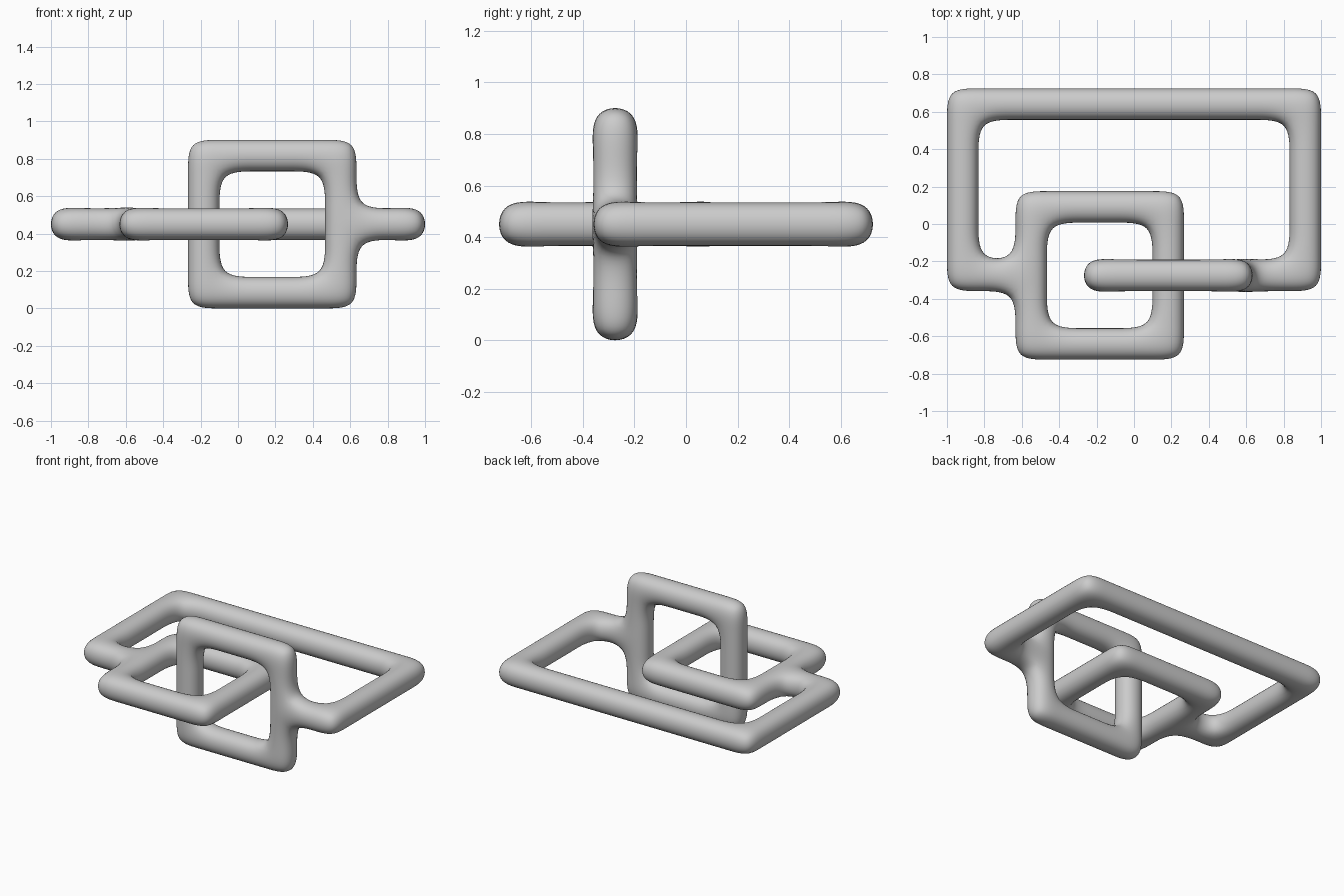
import bpy, bmesh
from mathutils import Vector

if "Cube" in bpy.data.objects:
    bpy.data.objects.remove(bpy.data.objects["Cube"])

U = 0.1832                       # width of one bar segment
ORIGIN = Vector((0, -1.5 * U, 0.4503))


def ring(a0, a1, b0, b1, place):
    """Segments along the border of a rectangle, placed in 3D by place(a, b)."""
    return {place(a, b)
            for a in range(a0, a1 + 1) for b in range(b0, b1 + 1)
            if a in (a0, a1) or b in (b0, b1)}


def flat(a, b):
    return (a, b, 0)


def upright(a, b):
    return (a, 0, b)


# Large open frame: its front side is missing between the two small links
frame = ring(-5, 5, 0, 5, flat) - {(x, 0, 0) for x in range(-2, 3)}
flat_link = ring(-3, 1, -2, 2, flat)
upright_link = ring(-1, 3, -2, 2, upright)
cells = frame | flat_link | upright_link

# Outer skin of all the segments as one connected cage
bm = bmesh.new()
verts = {}


def corner(p):
    key = tuple(round(2 * c) for c in p)
    if key not in verts:
        verts[key] = bm.verts.new(ORIGIN + p * U)
    return verts[key]


for cell in sorted(cells):
    for axis in range(3):
        for sign in (-1, 1):
            n = Vector((0, 0, 0))
            n[axis] = sign
            if tuple(int(c + d) for c, d in zip(cell, n)) in cells:
                continue
            s = Vector((0, 0, 0))
            s[(axis + 1) % 3] = 1
            t = n.cross(s)
            mid = Vector(cell) + n / 2
            bm.faces.new([corner(mid + (s * i + t * j) / 2)
                          for i, j in ((-1, -1), (1, -1), (1, 1), (-1, 1))])

for f in bm.faces:
    f.smooth = True
mesh = bpy.data.meshes.new("interlocked_links")
bm.to_mesh(mesh)
bm.free()
obj = bpy.data.objects.new("interlocked_links", mesh)
bpy.context.collection.objects.link(obj)

# Subdivision rounds the bars and fillets the joints
sub = obj.modifiers.new("rounding", 'SUBSURF')
sub.levels = sub.render_levels = 3
